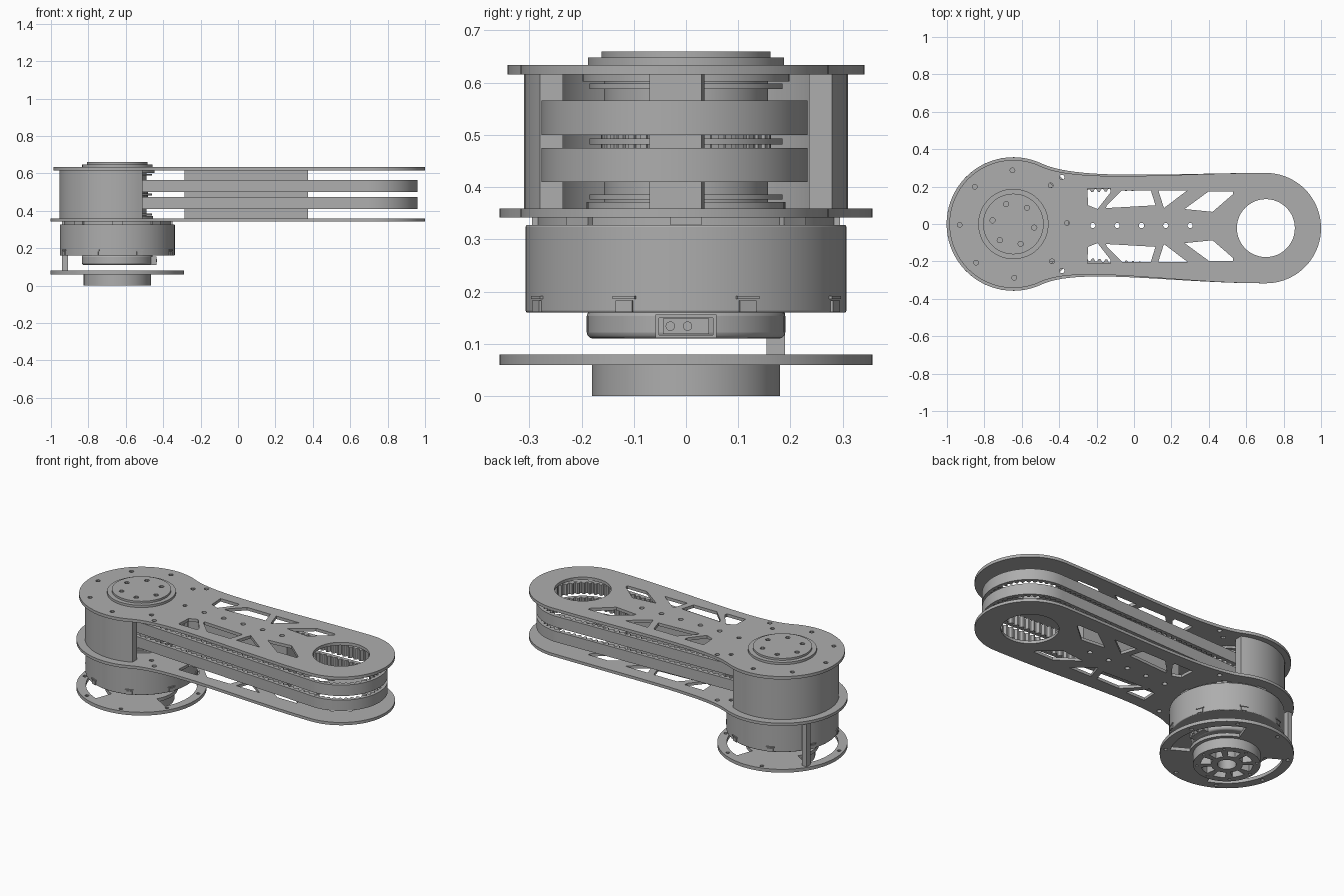
import bpy, bmesh
from math import sin, cos, pi, acos, atan2, radians
from mathutils import Vector
from mathutils.geometry import interpolate_bezier

if "Cube" in bpy.data.objects:
    bpy.data.objects.remove(bpy.data.objects["Cube"])

grey = bpy.data.materials.new("machined_grey")
grey.use_nodes = True
colour = (0.42, 0.42, 0.42, 1)
grey.diffuse_color = colour
grey.node_tree.nodes["Principled BSDF"].inputs["Base Color"].default_value = colour

AXIS = Vector((-0.645, 0))      # motor axis
TIP = Vector((0.705, -0.022))   # far pulley axis


def polar(c, r, deg):
    return Vector((c[0] + r * cos(radians(deg)), c[1] + r * sin(radians(deg))))


def arc(c, r, a, b, n=24):
    return [polar(c, r, a + (b - a) * i / n) for i in range(n + 1)]


def circle(c, r, n=72):
    return arc(c, r, 0, 360, n)[:-1]


def ring_of(c, r, count, size, start=0):
    return [circle(polar(c, r, start + 360 * i / count), size, 10) for i in range(count)]


def sector(c, r0, r1, a, b, n=16):
    return arc(c, r1, a, b, n) + arc(c, r0, b, a, n)


def finish(ob, angle=35):
    ob.data.materials.clear()
    ob.data.materials.append(grey)
    bpy.ops.object.select_all(action='DESELECT')
    ob.select_set(True)
    bpy.context.view_layer.objects.active = ob
    bpy.ops.object.shade_smooth_by_angle(angle=radians(angle))
    return ob


def plate(name, loops, z0, z1):
    """Extrude a flat outline (first loop) with holes (other loops)."""
    cu = bpy.data.curves.new(name + "_outline", 'CURVE')
    cu.dimensions = '2D'
    cu.fill_mode = 'BOTH'
    cu.extrude = (z1 - z0) / 2
    for pts in loops:
        sp = cu.splines.new('POLY')
        sp.points.add(len(pts) - 1)
        for p, q in zip(sp.points, pts):
            p.co = (q[0], q[1], 0, 1)
        sp.use_cyclic_u = True
    tmp = bpy.data.objects.new(name + "_outline", cu)
    bpy.context.collection.objects.link(tmp)
    deps = bpy.context.evaluated_depsgraph_get()
    mesh = bpy.data.meshes.new_from_object(tmp.evaluated_get(deps))
    bpy.data.objects.remove(tmp)
    bm = bmesh.new()
    bm.from_mesh(mesh)
    bmesh.ops.remove_doubles(bm, verts=bm.verts, dist=1e-5)
    bmesh.ops.recalc_face_normals(bm, faces=bm.faces)
    bmesh.ops.translate(bm, verts=bm.verts, vec=(0, 0, (z0 + z1) / 2))
    bm.to_mesh(mesh)
    bm.free()
    mesh.name = name
    ob = bpy.data.objects.new(name, mesh)
    bpy.context.collection.objects.link(ob)
    return finish(ob)


def drum(name, r, z0, z1, bevel=0):
    bpy.ops.mesh.primitive_cylinder_add(vertices=72, radius=r, depth=z1 - z0,
                                        location=(AXIS.x, AXIS.y, (z0 + z1) / 2))
    ob = bpy.context.object
    ob.name = name
    if bevel:
        mod = ob.modifiers.new("edge", 'BEVEL')
        mod.width, mod.segments = bevel, 3
    return finish(ob)


def box(name, centre, size, turn=0):
    bpy.ops.mesh.primitive_cube_add(size=1, location=centre, rotation=(0, 0, turn))
    ob = bpy.context.object
    ob.name = name
    ob.scale = size
    return finish(ob)


# Base: ribbed hub and slotted round plate
hub_pockets = [sector(AXIS, 0.085, 0.14, 45 * i + 8, 45 * i + 37, 6) for i in range(8)]
plate("base_hub", [circle(AXIS, 0.18), circle(AXIS, 0.05, 32)] + hub_pockets
      + ring_of(AXIS, 0.16, 8, 0.008), 0, 0.06)
plate("base_plate", [circle(AXIS, 0.357), circle(AXIS, 0.05, 32),
                     sector(AXIS, 0.2, 0.305, -30, 70), sector(AXIS, 0.2, 0.305, 150, 250)]
      + ring_of(AXIS, 0.33, 8, 0.011, 15), 0.06, 0.08)
box("side_post", (-0.925, 0.172, 0.211), (0.03, 0.035, 0.262))

# Motor: lower bell, main body, rim and clips
drum("motor_bell", 0.19, 0.11, 0.165, 0.012)
drum("motor_body", 0.307, 0.16, 0.328, 0.004)
drum("motor_rim", 0.285, 0.325, 0.343)
for i in range(8):
    a = 22.5 + 45 * i
    p = polar(AXIS, 0.302, a)
    box("motor_clip", (p.x, p.y, 0.172), (0.02, 0.034, 0.022), radians(a))
    box("clip_cap", (p.x, p.y, 0.189), (0.02, 0.046, 0.006), radians(a))
    p = polar(AXIS, 0.28, 45 * i)
    box("rim_tab", (p.x, p.y, 0.333), (0.03, 0.06, 0.018), radians(45 * i))

# Cable connector on the bell
for z in (0.114, 0.153):
    box("connector_frame", (-0.455, 0, z), (0.04, 0.115, 0.006))
for y in (-0.055, 0.055):
    box("connector_frame", (-0.455, y, 0.134), (0.04, 0.006, 0.044))
box("connector", (-0.46, 0, 0.134), (0.036, 0.088, 0.03))
for y in (-0.03, 0.003):
    bpy.ops.mesh.primitive_cylinder_add(vertices=16, radius=0.009, depth=0.012,
                                        location=(-0.44, y, 0.134), rotation=(0, pi / 2, 0))
    bpy.context.object.name = "connector_pin"
    finish(bpy.context.object)


# Arm plates: waisted outline with truss windows
def arm_outline(r):
    side = []
    for s, reach in ((1, 0.295), (-1, 0.295)):
        p0 = polar(AXIS, r, 65 * s)
        p3 = TIP + Vector((0, reach * s))
        tangent = Vector((sin(radians(65)), -s * cos(radians(65))))
        side.append(interpolate_bezier(p0, p0 + tangent * 0.22,
                                       p3 - Vector((0.505, 0)), p3, 28))
    top, low = [[v.to_2d() for v in s] for s in side]
    return (arc(AXIS, r, 65, 295, 48)[:-1] + low
            + arc(TIP, 0.295, -90, 90, 40)[1:-1] + top[::-1][:-1])


windows = [
    [(-0.25, 0.19), (-0.125, 0.19), (-0.125, 0.17), (-0.195, 0.08), (-0.245, 0.1)],
    [(-0.065, 0.18), (0.09, 0.18), (0.115, 0.1), (-0.15, 0.085), (-0.145, 0.1)],
    [(0.13, 0.18), (0.285, 0.18), (0.16, 0.085)],
    [(0.4, 0.175), (0.53, 0.175), (0.53, 0.16), (0.42, 0.065), (0.27, 0.08)],
]
windows += [[(x, -0.022 - y) for x, y in w] for w in windows]
spar_holes = [circle((-0.22 + 0.13 * i, -0.008), 0.014, 12) for i in range(5)]
arm_holes = (windows + spar_holes + ring_of(AXIS, 0.287, 8, 0.013, 1)
             + [circle((-0.385, y), 0.013, 12) for y in (-0.25, 0.25)]
             + [circle(TIP, 0.155, 48)])
plate("lower_arm_plate", [arm_outline(0.357)] + arm_holes, 0.342, 0.359)
plate("upper_arm_plate", [arm_outline(0.342)] + arm_holes, 0.616, 0.634)

# Housing wall open towards the arm, and the spar between the plates
CUT = 0.135
a_out, a_in = [acos(CUT / r) * 180 / pi for r in (0.31, 0.271)]
plate("housing_wall", [arc(AXIS, 0.31, a_out, 360 - a_out, 48)
                       + arc(AXIS, 0.271, 360 - a_in, a_in, 48)], 0.358, 0.617)
plate("centre_spar", [[(-0.285, -0.065), (0.375, -0.07), (0.375, 0.03), (-0.285, 0.035)]]
      + spar_holes, 0.358, 0.617)

# Drive pulley and top cap
drum("drive_pulley", 0.157, 0.358, 0.617)
for z0, z1, r in ((0.358, 0.372, 0.19), (0.376, 0.386, 0.185), (0.482, 0.493, 0.185),
                  (0.588, 0.598, 0.185), (0.602, 0.617, 0.198)):
    drum("pulley_flange", r, z0, z1)
for i in range(36):
    p = polar(AXIS, 0.157, 10 * i)
    box("pulley_tooth", (p.x, p.y, 0.4875), (0.012, 0.014, 0.025), radians(10 * i))
drum("cap_base", 0.188, 0.63, 0.648)
plate("cap_top", [circle(AXIS, 0.162)] + ring_of(AXIS, 0.113, 6, 0.014, -10), 0.647, 0.66)


# Toothed belts: loop around both axes, teeth on the inside
def belt_path(r1, r2, step):
    d = TIP - AXIS
    base, phi = atan2(d.y, d.x), acos((r1 - r2) / d.length)
    path = []

    def bend(c, r, a, b):
        n = max(2, round(r * (b - a) / step))
        for i in range(n):
            t = base + a + (b - a) * i / n
            nrm = Vector((cos(t), sin(t)))
            path.append((c + nrm * r, nrm))

    def run(c0, s0, c1, s1, a):
        nrm = Vector((cos(base + a), sin(base + a)))
        p, q = c0 + nrm * s0, c1 + nrm * s1
        n = round((q - p).length / step)
        path.extend((p.lerp(q, i / n), nrm) for i in range(n))

    bend(TIP, r2, -phi, phi)
    run(TIP, r2, AXIS, r1, phi)
    bend(AXIS, r1, phi, 2 * pi - phi)
    run(AXIS, r1, TIP, r2, -phi)
    return path


path = belt_path(0.19, 0.255, 0.009)
outer = [p for p, n in path]
inner = [p - n * (0.018 if i % 4 < 2 else 0.033) for i, (p, n) in enumerate(path)]
for name, z0, z1 in (("lower_belt", 0.41, 0.475), ("upper_belt", 0.5, 0.566)):
    plate(name, [outer, inner], z0, z1)
